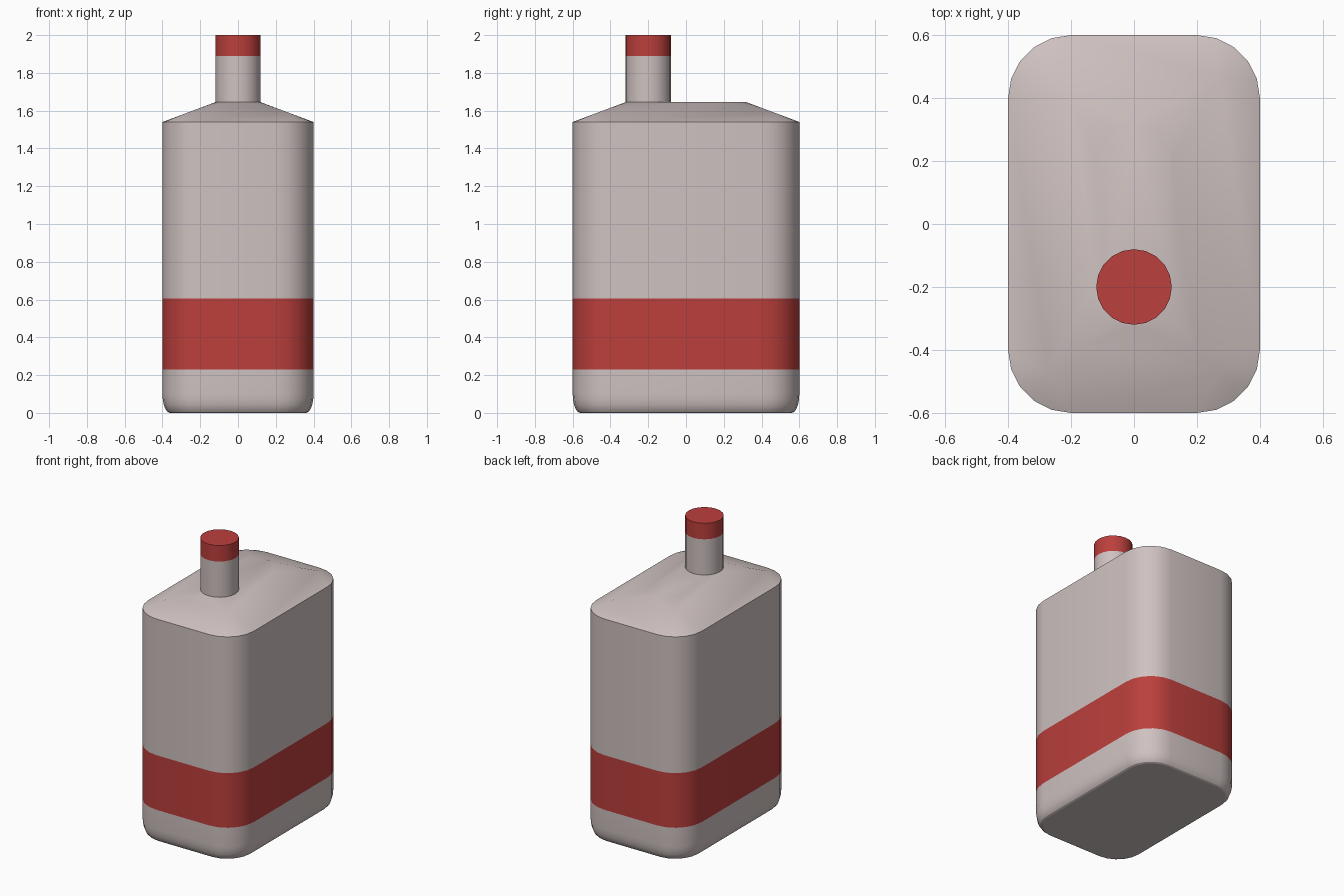
import bpy, bmesh
from math import sin, cos, pi, radians

if "Cube" in bpy.data.objects:
    bpy.data.objects.remove(bpy.data.objects["Cube"])


def material(name, rgb):
    m = bpy.data.materials.new(name)
    m.diffuse_color = (*rgb, 1)
    m.use_nodes = True
    m.node_tree.nodes["Principled BSDF"].inputs["Base Color"].default_value = m.diffuse_color
    return m


SHELL = material("pale_shell", (0.62, 0.54, 0.53))
RED = material("red", (0.50, 0.05, 0.045))
HX, HY, R, SEG = 0.4, 0.6, 0.2, 5      # body half sizes, corner radius, corner steps
Z_EDGE, Z_TOP = 1.54, 1.645            # shoulder bottom and top
NECK_R, NECK_Y = 0.12, -0.2


def rounded_ring(z, inset=0.0, hx=HX, hy=HY, r=R):
    """Rounded rectangle outline at height z."""
    pts = []
    for q, (sx, sy) in enumerate([(1, 1), (-1, 1), (-1, -1), (1, -1)]):
        for i in range(SEG + 1):
            a = (q + i / SEG) * pi / 2
            pts.append((sx * (hx - r) + (r - inset) * cos(a),
                        sy * (hy - r) + (r - inset) * sin(a), z))
    return pts


def circle(z, n=20):
    return [(NECK_R * cos(2 * pi * i / n), NECK_Y + NECK_R * sin(2 * pi * i / n), z)
            for i in range(n)]


def finish(bm, name, mat):
    bmesh.ops.recalc_face_normals(bm, faces=bm.faces)
    me = bpy.data.meshes.new(name)
    bm.to_mesh(me)
    bm.free()
    ob = bpy.data.objects.new(name, me)
    bpy.context.collection.objects.link(ob)
    me.materials.append(mat)
    bpy.ops.object.select_all(action='DESELECT')
    ob.select_set(True)
    bpy.context.view_layer.objects.active = ob
    bpy.ops.object.shade_smooth_by_angle(angle=radians(19.5))
    return ob


def loft(name, rings, mat, bottom=False, top=False):
    bm = bmesh.new()
    loops = [[bm.verts.new(p) for p in ring] for ring in rings]
    for a, b in zip(loops, loops[1:]):
        for i in range(len(a)):
            j = (i + 1) % len(a)
            bm.faces.new((a[i], a[j], b[j], b[i]))
    if bottom:
        bm.faces.new(loops[0][::-1])
    if top:
        bm.faces.new(loops[-1])
    ob = finish(bm, name, mat)
    # Open strips: make sure the walls face outward
    p = ob.data.polygons[0 if not bottom else SEG]
    c = p.center
    centre_y = NECK_Y if len(rings[0]) == 20 else 0
    if p.normal.x * c.x + p.normal.y * (c.y - centre_y) < 0:
        ob.data.flip_normals()
    return ob


# Lower body with softly rounded foot
foot = []
for i in range(6):
    a = i / 5 * pi / 2
    foot.append(rounded_ring(0.1 * (1 - cos(a)), 0.04 * (1 - sin(a))))
loft("lower_body", foot + [rounded_ring(0.23)], SHELL, bottom=True)

# Coloured band and upper body
loft("band", [rounded_ring(0.23), rounded_ring(0.605)], RED)
loft("upper_body", [rounded_ring(0.605), rounded_ring(Z_EDGE)], SHELL)

# Sloping shoulder: outer rim, hip ridge points and slot-shaped flat top
slope = (Z_TOP - Z_EDGE) / (HX - NECK_R)
points = rounded_ring(Z_EDGE) + rounded_ring(Z_TOP, 0, NECK_R, 0.32, NECK_R)
for d in (0.13, 0.2):
    for sx in (-1, 1):
        for sy in (-1, 1):
            points.append((sx * (HX - d), sy * (HY - d), Z_EDGE + slope * d))
bm = bmesh.new()
for p in points:
    bm.verts.new(p)
bmesh.ops.remove_doubles(bm, verts=bm.verts, dist=1e-5)
bmesh.ops.convex_hull(bm, input=bm.verts)
bmesh.ops.dissolve_limit(bm, angle_limit=radians(0.5), verts=bm.verts, edges=bm.edges)
bm.normal_update()
bmesh.ops.recalc_face_normals(bm, faces=bm.faces)
under = [f for f in bm.faces if f.normal.z < -0.9]
bmesh.ops.delete(bm, geom=under, context='FACES')
shoulder = finish(bm, "shoulder", SHELL)
if sum(p.normal.z for p in shoulder.data.polygons) < 0:
    shoulder.data.flip_normals()

# Off-centre neck and cap
loft("neck", [circle(Z_TOP), circle(1.89)], SHELL)
loft("cap", [circle(1.89), circle(2.0)], RED, top=True)
